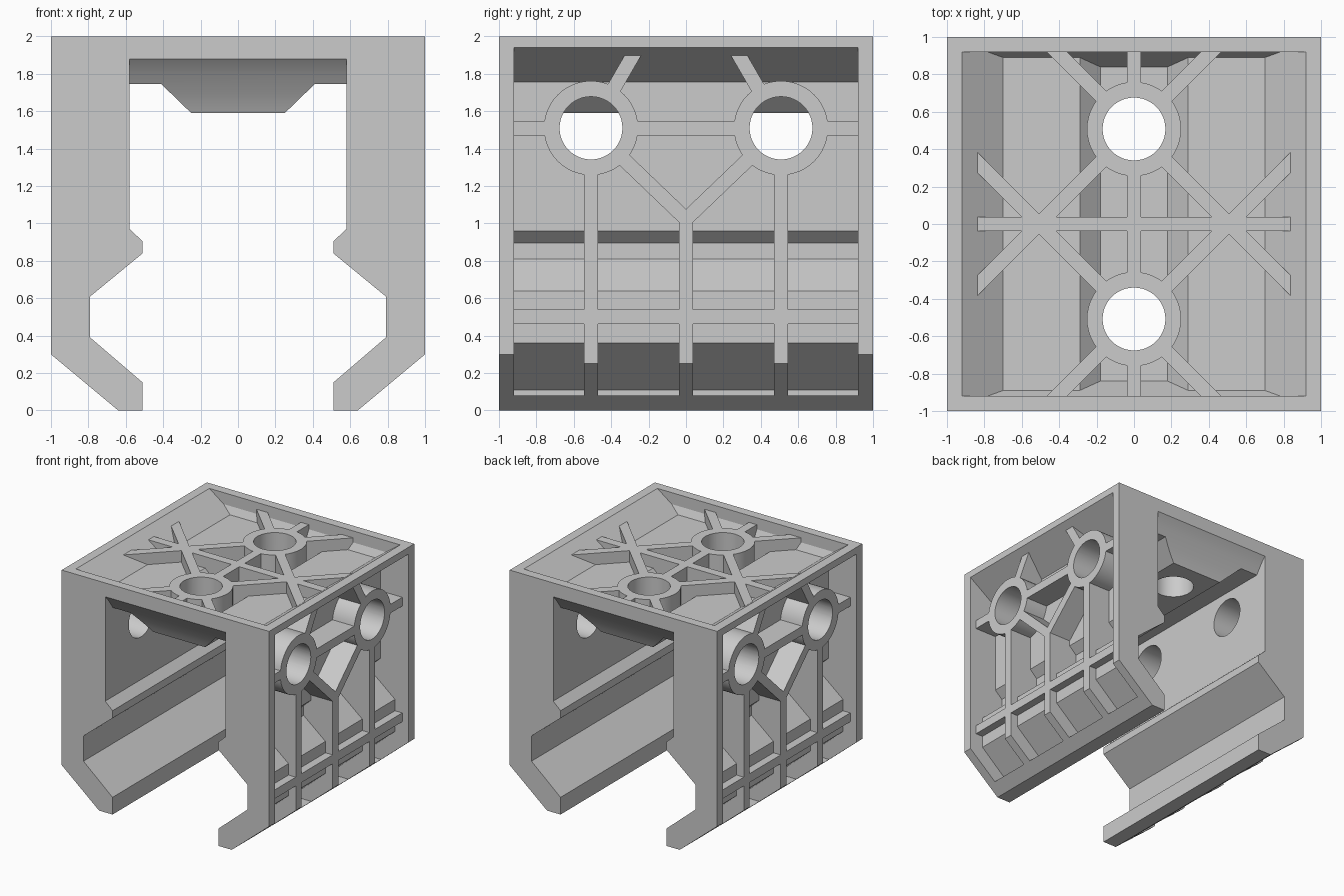
import bpy, bmesh, math
from mathutils import Vector

if "Cube" in bpy.data.objects:
    bpy.data.objects.remove(bpy.data.objects["Cube"])


def prism(name, pts, axis, lo, hi):
    """Extrude a 2D outline along an axis: x uses (y,z), y uses (x,z), z uses (x,y)."""
    place = {'x': lambda u, v, w: (w, u, v),
             'y': lambda u, v, w: (u, w, v),
             'z': lambda u, v, w: (u, v, w)}[axis]
    bm = bmesh.new()
    a = [bm.verts.new(place(u, v, lo)) for u, v in pts]
    b = [bm.verts.new(place(u, v, hi)) for u, v in pts]
    bm.faces.new(a)
    bm.faces.new(b[::-1])
    n = len(pts)
    for i in range(n):
        j = (i + 1) % n
        bm.faces.new((a[i], b[i], b[j], a[j]))
    bmesh.ops.recalc_face_normals(bm, faces=bm.faces)
    me = bpy.data.meshes.new(name)
    bm.to_mesh(me)
    bm.free()
    ob = bpy.data.objects.new(name, me)
    bpy.context.collection.objects.link(ob)
    return ob


def circle(c, r, n=48):
    return [(c[0] + r * math.cos(2 * math.pi * i / n),
             c[1] + r * math.sin(2 * math.pi * i / n)) for i in range(n)]


def strip(p, q, width=0.077):
    p, q = Vector(p), Vector(q)
    d = (q - p).normalized() * width / 2
    s = Vector((-d.y, d.x))
    return [tuple(v) for v in (p + s, p - s, q - s, q + s)]


def cut(target, tool):
    """Subtract tool from target and discard the tool."""
    mod = target.modifiers.new("cut", 'BOOLEAN')
    mod.operation = 'DIFFERENCE'
    mod.solver = 'EXACT'
    mod.object = tool
    dg = bpy.context.evaluated_depsgraph_get()
    dg.update()
    me = bpy.data.meshes.new_from_object(target.evaluated_get(dg))
    target.modifiers.clear()
    target.data = me
    bpy.data.objects.remove(tool)


def both(half):
    return half + [(-x, z) for x, z in reversed(half)]


C = 0.508            # hole offset from centre
HOLE, RING = 0.168, 0.252
HZ = 1.51            # side hole height
TOP = 0.94           # rib face level, slightly below the rim

# Body: clip profile run from front to back
body = prism("clip_body", both([
    (1, 2), (1, 0.3), (0.64, 0), (0.51, 0), (0.51, 0.15), (0.79, 0.39),
    (0.79, 0.61), (0.51, 0.84), (0.51, 0.905), (0.58, 0.97), (0.58, 1.745),
    (0.41, 1.745), (0.25, 1.59)]), 'y', -1, 1)

# Curved relief under the roof at both ends
for s in (-1, 1):
    arc = [(1.1, 1.88), (1, 1.88), (0.965, 1.843), (0.93, 1.797), (0.895, 1.745),
           (0.86, 1.69), (0.833, 1.64), (0.81, 1.59), (0.8, 1.5), (1.1, 1.5)]
    cut(body, prism("relief", [(s * y, z) for y, z in arc], 'x', -0.58, 0.58))

# Top recess, with the sloped end walls and ribs left standing
top = prism("top_recess", both([
    (0.92, 2.1), (0.92, 2.0), (0.70, 1.84), (0.29, 1.84), (0.18, 1.74)]), 'y', -0.92, 0.92)
for s in (-1, 1):
    wedge = [(0.92, 1.90), (0.79, 1.64), (0.97, 1.64), (0.97, 1.90)]
    cut(top, prism("end_slope", [(s * y, z) for y, z in wedge], 'x', -1, 1))
lines = [((0, -1.05), (0, 1.05)), ((-1.05, 0), (1.05, 0))]
lines += [((-sx * 0.7, sy * (C + 0.7)), (sx, sy * (C - 1))) for sx in (-1, 1) for sy in (-1, 1)]
for p, q in lines:
    cut(top, prism("rib", strip(p, q), 'z', 1.5, 1 + TOP))
for s in (-1, 1):
    cut(top, prism("ring", circle((0, s * C), RING), 'z', 1.5, 1 + TOP))
cut(body, top)

# Side recess following the inner wall, with ribs left standing
side = prism("side_recess", [
    (1.1, 1.94), (1, 1.94), (0.73, 1.755), (0.73, 0.96), (0.66, 0.895), (0.66, 0.81),
    (0.87, 0.64), (0.87, 0.36), (0.58, 0.11), (0.58, 0.08), (1.1, 0.08)], 'y', -0.92, 0.92)
lines = [((-1.05, HZ), (1.05, HZ)), ((-1.05, 0.502), (1.05, 0.502)), ((0, -0.1), (0, 1.03))]
for s in (-1, 1):
    lines += [((s * C, -0.1), (s * C, HZ)),
              ((s * C, HZ), (s * -0.012, 1.012)),
              ((s * C, HZ), (s * (C - 0.3), HZ + 0.52))]
for p, q in lines:
    cut(side, prism("rib", strip(p, q), 'x', 0.4, TOP))
for s in (-1, 1):
    cut(side, prism("ring", circle((s * C, HZ), RING), 'x', 0.4, TOP))

# Mirror the side recess to the left
left = side.copy()
left.data = side.data.copy()
bpy.context.collection.objects.link(left)
for v in left.data.vertices:
    v.co.x *= -1
left.data.flip_normals()
cut(body, side)
cut(body, left)

# Screw holes in the roof and both walls
for s in (-1, 1):
    cut(body, prism("hole", circle((0, s * C), HOLE), 'z', 1.4, 2.2))
    for lo, hi in ((0.5, 1.2), (-1.2, -0.5)):
        cut(body, prism("hole", circle((s * C, HZ), HOLE), 'x', lo, hi))

# Smooth the round parts, keep edges crisp
bpy.ops.object.select_all(action='DESELECT')
body.select_set(True)
bpy.context.view_layer.objects.active = body
bpy.ops.object.shade_smooth_by_angle(angle=math.radians(20))
